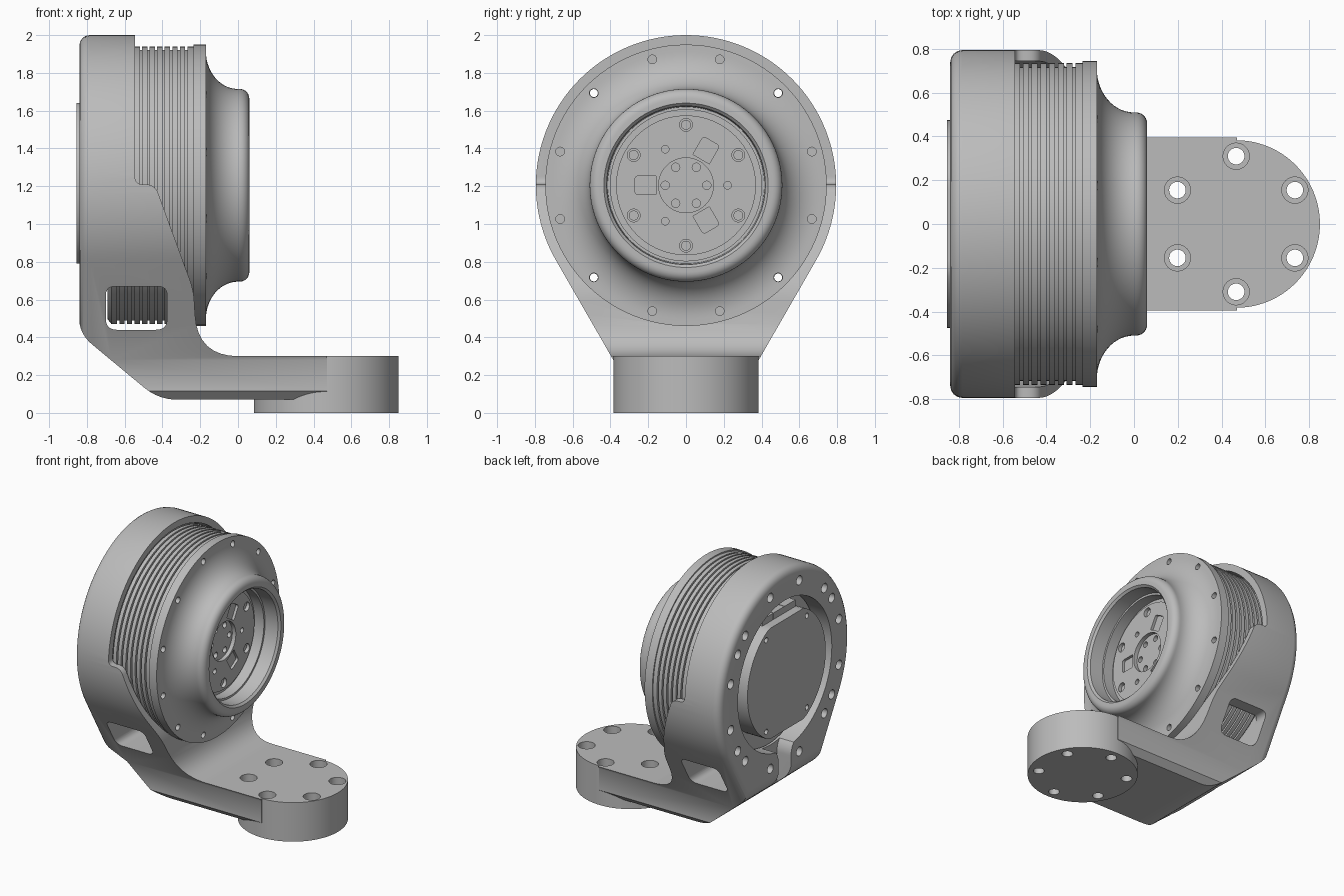
import bpy, bmesh, math
from math import sin, cos, pi, radians
from mathutils import Vector, Matrix

if "Cube" in bpy.data.objects:
    bpy.data.objects.remove(bpy.data.objects["Cube"], do_unlink=True)

AXIS_Z = 1.205          # height of the drive axis
SHELL_R = 0.795
BACK_X = -0.84

metal = bpy.data.materials.new("satin_grey")
metal.use_nodes = True
GREY = (0.5, 0.5, 0.5, 1)
metal.diffuse_color = GREY
metal.node_tree.nodes["Principled BSDF"].inputs["Base Color"].default_value = GREY


def finish(bm, name):
    bmesh.ops.recalc_face_normals(bm, faces=bm.faces[:])
    mesh = bpy.data.meshes.new(name)
    bm.to_mesh(mesh)
    bm.free()
    mesh.materials.append(metal)
    obj = bpy.data.objects.new(name, mesh)
    bpy.context.scene.collection.objects.link(obj)
    return obj


def prism(name, outlines, axis, lo, hi, back_bevel=0):
    """Extrude one or more 2D outlines along an axis."""
    place = {"x": lambda p, a: (a, p[0], p[1]),
             "y": lambda p, a: (p[0], a, p[1]),
             "z": lambda p, a: (p[0], p[1], a)}[axis]
    bm = bmesh.new()
    for pts in outlines:
        low = [bm.verts.new(place(p, lo)) for p in pts]
        high = [bm.verts.new(place(p, hi)) for p in pts]
        cap = bm.faces.new(low)
        bm.faces.new(high[::-1])
        n = len(pts)
        for i in range(n):
            j = (i + 1) % n
            bm.faces.new((low[i], high[i], high[j], low[j]))
    bmesh.ops.recalc_face_normals(bm, faces=bm.faces[:])
    if back_bevel:
        bmesh.ops.bevel(bm, geom=cap.edges[:], offset=back_bevel, segments=4,
                        profile=0.5, affect="EDGES", clamp_overlap=False)
    return finish(bm, name)


def arc(cx, cy, rx, ry, start, end, steps):
    return [(cx + rx * cos(radians(start + (end - start) * i / steps)),
             cy + ry * sin(radians(start + (end - start) * i / steps)))
            for i in range(steps + 1)]


def circle(cx, cy, r, steps=24):
    return arc(cx, cy, r, r, 0, 360, steps)[:-1]


def ring(cx, cy, dist, r, angles):
    """Small circles placed around a centre."""
    return [circle(cx + dist * cos(radians(a)), cy + dist * sin(radians(a)), r)
            for a in angles]


def rounded(corners, steps=8):
    """Polygon from (a, b, setback) corners, each softened by its setback."""
    out = []
    for i, (a, b, s) in enumerate(corners):
        p = Vector((a, b))
        if not s:
            out.append(p)
            continue
        before = Vector(corners[i - 1][:2])
        after = Vector(corners[(i + 1) % len(corners)][:2])
        p0 = p + (before - p).normalized() * s
        p1 = p + (after - p).normalized() * s
        for k in range(steps + 1):
            t = k / steps
            out.append(p0 * (1 - t) ** 2 + p * 2 * t * (1 - t) + p1 * t * t)
    return out


def lathe(name, profile, steps=96):
    """Turn an (x, radius) profile around the drive axis."""
    bm = bmesh.new()
    vs = [bm.verts.new((x, 0, AXIS_Z + r)) for x, r in profile]
    es = [bm.edges.new(pair) for pair in zip(vs, vs[1:])]
    bmesh.ops.spin(bm, geom=vs + es, cent=(0, 0, AXIS_Z), axis=(1, 0, 0),
                   angle=2 * pi, steps=steps)
    bmesh.ops.remove_doubles(bm, verts=bm.verts[:], dist=0.0001)
    return finish(bm, name)


def combine(obj, tool, operation="DIFFERENCE"):
    mod = obj.modifiers.new("combine", "BOOLEAN")
    mod.operation, mod.object, mod.solver = operation, tool, "EXACT"
    bpy.ops.object.select_all(action="DESELECT")
    bpy.context.view_layer.objects.active = obj
    obj.select_set(True)
    bpy.ops.object.modifier_apply(modifier=mod.name)
    bpy.data.objects.remove(tool, do_unlink=True)


def smooth(obj):
    bpy.ops.object.select_all(action="DESELECT")
    bpy.context.view_layer.objects.active = obj
    obj.select_set(True)
    bpy.ops.object.shade_smooth_by_angle(angle=radians(30))


TWELVE = range(15, 375, 30)
SIX = range(30, 390, 60)

# Bracket: teardrop front outline crossed with the L-shaped side outline
teardrop = arc(0, AXIS_Z, SHELL_R, SHELL_R, -30, 210, 80)
teardrop += [(-0.385, 0.28), (-0.385, 0.115), (-0.32, 0.05),
             (0.32, 0.05), (0.385, 0.115), (0.385, 0.28)]
bracket = prism("bracket", [teardrop], "x", BACK_X, 0.6, back_bevel=0.055)
side = rounded([(-0.842, 2.1, 0), (-0.545, 2.1, 0), (-0.545, 1.21, 0.04),
                (-0.44, 1.21, 0.05), (-0.235, 0.65, 0.06), (-0.215, 0.3, 0.22),
                (0.47, 0.3, 0), (0.47, 0.07, 0), (-0.42, 0.07, 0.1),
                (-0.842, 0.42, 0.09)])
combine(bracket, prism("side_outline", [side], "y", -0.9, 0.9), "INTERSECT")

# Round foot with counterbored bolt holes
FOOT_X = 0.467
foot = prism("foot_disc", [circle(FOOT_X, 0, 0.383, 96)], "z", 0, 0.3)
combine(bracket, foot, "UNION")
combine(bracket, prism("foot_holes", ring(FOOT_X, 0, 0.31, 0.038, SIX), "z", -0.1, 0.4))
combine(bracket, prism("foot_counterbores", ring(FOOT_X, 0, 0.31, 0.06, SIX), "z", 0.18, 0.4))

# Drive seat, rear opening, cable channel, side windows and rear bolt holes
combine(bracket, prism("drive_seat", [circle(0, AXIS_Z, 0.745, 96)], "x", -0.7, 0.5))
combine(bracket, prism("rear_opening", [circle(0, AXIS_Z, 0.57, 96)], "x", -1, -0.6))
channel = rounded([(-0.075, 0.3, 0), (0.075, 0.3, 0), (0.075, 0.6, 0.05),
                   (0.16, 0.72, 0), (-0.16, 0.72, 0), (-0.075, 0.6, 0.05)])
combine(bracket, prism("cable_channel", [channel], "x", -1, -0.72))
window = rounded([(-0.7, 0.44, 0.06), (-0.375, 0.44, 0.06),
                  (-0.375, 0.67, 0.05), (-0.7, 0.67, 0.05)])
combine(bracket, prism("side_windows", [window], "y", -1, 1))
rear_angles = list(TWELVE) + [33, 147, 213, 327]
combine(bracket, prism("rear_holes", ring(0, AXIS_Z, 0.68, 0.035, rear_angles), "x", -1, -0.65))
smooth(bracket)

# Drive housing: grooved barrel, flange, flared nose and stepped bore
profile = [(-0.69, 0), (-0.69, 0.71), (-0.67, 0.735)]
for i in range(10):
    g = -0.64 + i * 0.04
    profile += [(g, 0.735), (g, 0.717), (g + 0.012, 0.717), (g + 0.012, 0.735)]
profile += [(-0.235, 0.735), (-0.235, 0.745), (-0.17, 0.745)]
profile += arc(0, 0.71, 0.17, 0.2, 180, 270, 14)
profile += arc(0.01, 0.46, 0.05, 0.05, 90, 0, 6)
profile += [(0.06, 0.435), (0.045, 0.42), (-0.06, 0.415), (-0.06, 0.4),
            (-0.14, 0.4), (-0.14, 0.37), (-0.12, 0.37), (-0.12, 0.145),
            (-0.15, 0.145), (-0.15, 0)]
housing = lathe("drive_housing", profile)
combine(housing, prism("flange_holes", ring(0, AXIS_Z, 0.69, 0.023, TWELVE), "x", -0.215, 0))
combine(housing, prism("through_holes", ring(0, AXIS_Z, 0.69, 0.021, range(45, 405, 90)),
                       "x", -0.8, 0))

# Output plate: bolt circles and three radial pockets
plate_cuts = ring(0, AXIS_Z, 0.32, 0.034, SIX) + ring(0, AXIS_Z, 0.22, 0.02, (0, 120, 240))
combine(housing, prism("plate_holes", plate_cuts, "x", -0.19, -0.05))
combine(housing, prism("hub_holes", ring(0, AXIS_Z, 0.11, 0.022, range(0, 360, 60)),
                       "x", -0.2, -0.1))
slot = rounded([(0.16, -0.05, 0), (0.27, -0.05, 0.02), (0.27, 0.05, 0.02), (0.16, 0.05, 0)], 4)
pockets = []
for a in (60, 180, 300):
    turn = Matrix.Rotation(radians(a), 2)
    pockets.append([turn @ p + Vector((0, AXIS_Z)) for p in slot])
combine(housing, prism("plate_pockets", pockets, "x", -0.14, -0.05))
smooth(housing)

# Output plate screws sunk in their holes
screws = prism("plate_screws", ring(0, AXIS_Z, 0.32, 0.026, SIX), "x", -0.2, -0.14)
smooth(screws)

# Rear cover with flat top and bottom, and corner screw holes
COVER_Z = 1.215
cover_outline = [(y, max(COVER_Z - 0.425, min(COVER_Z + 0.425, z)))
                 for y, z in circle(0, COVER_Z, 0.475, 72)]
cover = prism("rear_cover", [cover_outline], "x", -0.855, -0.68)
combine(cover, prism("cover_holes", ring(0, COVER_Z, 0.43, 0.02, (55, 125, 235, 305)),
                     "x", -1, -0.82))
smooth(cover)

# Cable sockets on top of the rear cover
sockets = [[(y, 1.63), (y + 0.13, 1.63), (y + 0.13, 1.69), (y, 1.69)]
           for y in (-0.2, -0.065, 0.07)]
prism("cable_sockets", sockets, "x", -0.79, -0.68)
